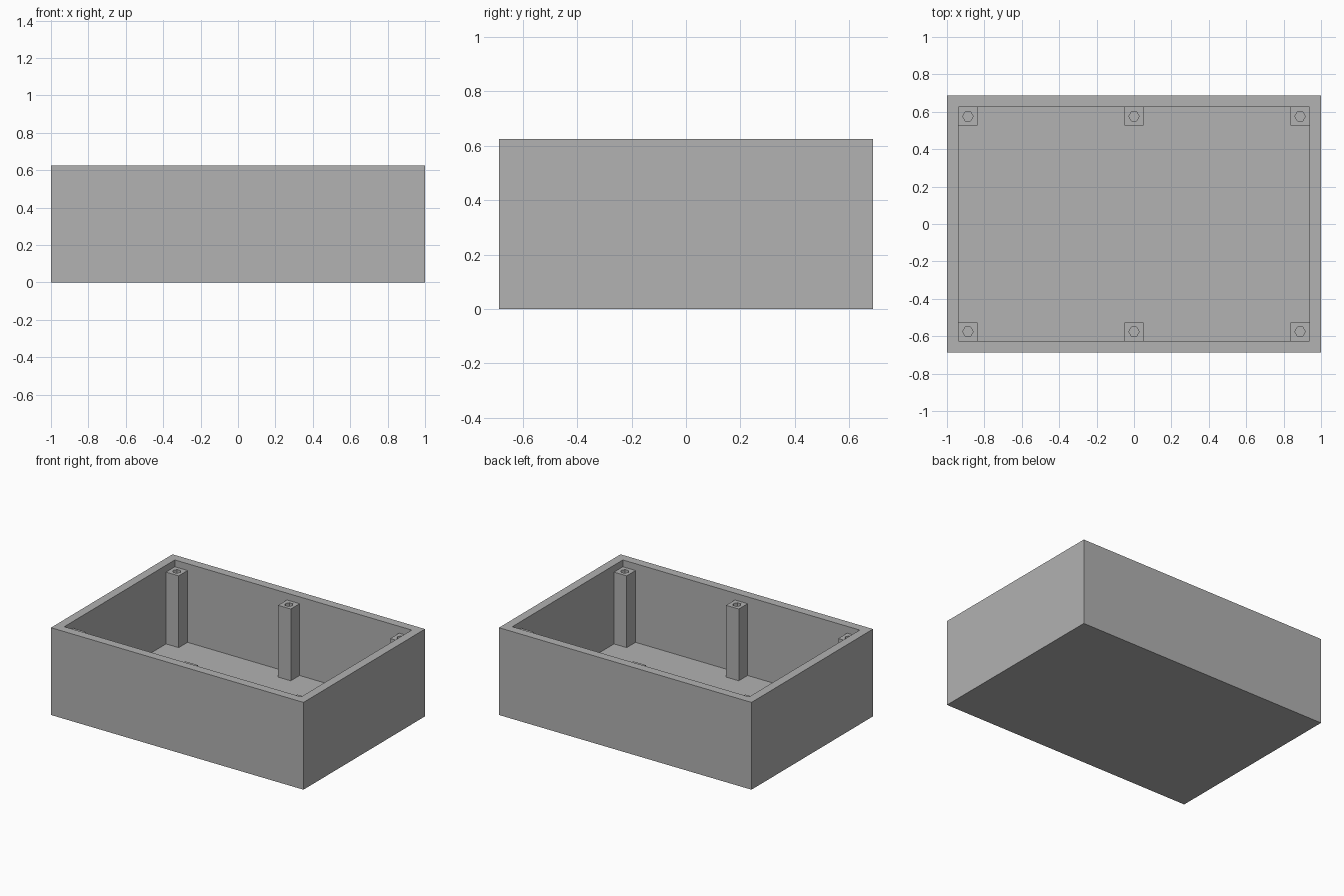
import bpy
import bmesh
from math import cos, sin, pi

old = bpy.data.objects.get("Cube")
if old:
    bpy.data.objects.remove(old, do_unlink=True)

HALF_X, HALF_Y, HEIGHT = 1.0, 0.6875, 0.625
WALL = 0.062
POST, POST_TOP = 0.05, 0.576      # post half width and top height
HOLE_RADIUS, HOLE_BOTTOM = 0.028, 0.1

grey = bpy.data.materials.new("plain grey")
grey.use_nodes = True
colour = (0.445, 0.445, 0.445, 1)
grey.diffuse_color = colour
grey.node_tree.nodes["Principled BSDF"].inputs["Base Color"].default_value = colour


def to_mesh(bm, name):
    bmesh.ops.recalc_face_normals(bm, faces=bm.faces[:])
    mesh = bpy.data.meshes.new(name)
    bm.to_mesh(mesh)
    bm.free()
    mesh.materials.append(grey)
    return mesh


def add_object(name, mesh, location=(0, 0, 0)):
    obj = bpy.data.objects.new(name, mesh)
    obj.location = location
    bpy.context.collection.objects.link(obj)
    return obj


def ring(bm, points, z):
    """Closed loop of edges at height z."""
    verts = [bm.verts.new((x, y, z)) for x, y in points]
    return [bm.edges.new((v, verts[i - 1])) for i, v in enumerate(verts)]


def drop_and_cap(bm, edges, z):
    """Extrude a loop down to height z and close it."""
    new = bmesh.ops.extrude_edge_only(bm, edges=edges)["geom"]
    for v in new:
        if isinstance(v, bmesh.types.BMVert):
            v.co.z = z
    bottom = [e for e in new if isinstance(e, bmesh.types.BMEdge)]
    bmesh.ops.contextual_create(bm, geom=bottom)


def rectangle(hx, hy):
    return [(-hx, -hy), (hx, -hy), (hx, hy), (-hx, hy)]


def hollow_block(name, outer, inner, top, outer_bottom, inner_bottom):
    """Block with a blind pocket sunk into its top."""
    bm = bmesh.new()
    outside, inside = ring(bm, outer, top), ring(bm, inner, top)
    bmesh.ops.triangle_fill(bm, edges=outside + inside, normal=(0, 0, 1))
    drop_and_cap(bm, outside, outer_bottom)
    drop_and_cap(bm, inside, inner_bottom)
    return to_mesh(bm, name)


# Open box with even walls and floor
inner_x, inner_y = HALF_X - WALL, HALF_Y - WALL
add_object("open_box", hollow_block("open_box", rectangle(HALF_X, HALF_Y),
                                    rectangle(inner_x, inner_y), HEIGHT, 0, WALL))

# Screw posts standing on the floor against the front and back walls
hexagon = [(HOLE_RADIUS * cos(i * pi / 3), HOLE_RADIUS * sin(i * pi / 3)) for i in range(6)]
post_mesh = hollow_block("screw_post", rectangle(POST, POST), hexagon,
                         POST_TOP, WALL, HOLE_BOTTOM)
for row, sy in (("front", -1), ("back", 1)):
    for column, sx in (("right", -1), ("middle", 0), ("left", 1)):
        add_object(f"{row}_{column}_screw_post", post_mesh,
                   (sx * (inner_x - POST), sy * (inner_y - POST), 0))
